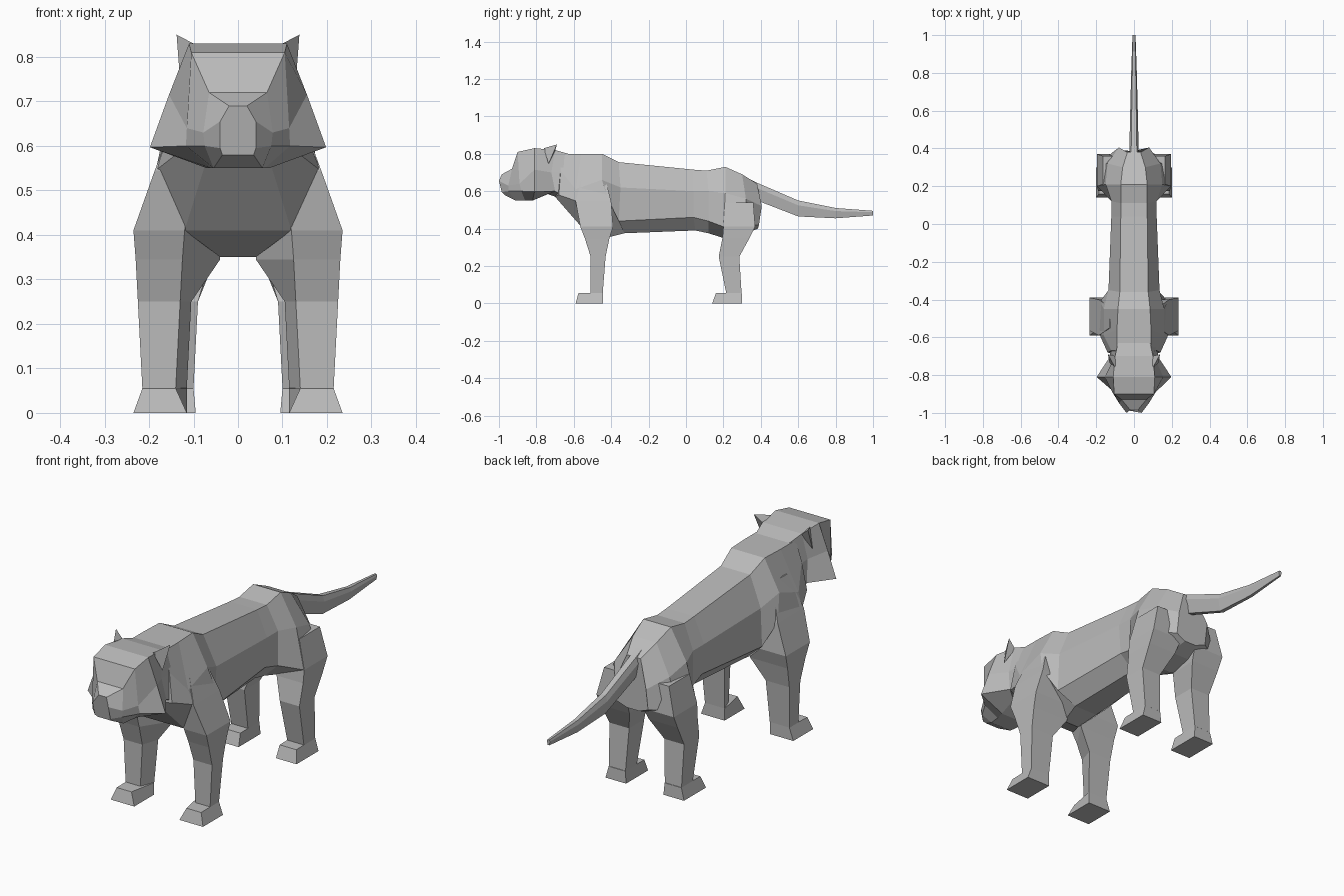
import bpy, bmesh

fur = bpy.data.materials.new("grey_fur")
fur.diffuse_color = (0.5, 0.5, 0.5, 1)


def finish(name, bm):
    bmesh.ops.recalc_face_normals(bm, faces=bm.faces)
    me = bpy.data.meshes.new(name)
    bm.to_mesh(me)
    bm.free()
    me.materials.append(fur)
    ob = bpy.data.objects.new(name, me)
    bpy.context.collection.objects.link(ob)
    return ob


def loft(name, rings):
    """Skin closed rings of equal length and cap both ends."""
    bm = bmesh.new()
    loops = [[bm.verts.new(p) for p in ring] for ring in rings]
    n = len(loops[0])
    for a, b in zip(loops, loops[1:]):
        for i in range(n):
            j = (i + 1) % n
            bm.faces.new((a[i], a[j], b[j], b[i]))
    bm.faces.new(loops[0])
    bm.faces.new(loops[-1])
    return finish(name, bm)


def whole(half):
    """Complete a right-hand half ring across x = 0."""
    return list(half) + [(-x, y, z) for x, y, z in reversed(half)]


def mirror(ob):
    ob.modifiers.new("other_side", 'MIRROR')


# Torso: each row runs back edge, flank, lower flank, belly edge
torso = [
    [(.09, -.67, .80), (.12, -.67, .71), (.14, -.68, .58), (.07, -.70, .57)],
    [(.09, -.56, .80), (.16, -.59, .61), (.185, -.58, .545), (.12, -.56, .41)],
    [(.085, -.45, .80), (.16, -.45, .66), (.18, -.41, .545), (.04, -.43, .35)],
    [(.075, -.36, .755), (.135, -.35, .62), (.135, -.36, .44), (.06, -.33, .375)],
    [(.07, .04, .715), (.12, .04, .60), (.11, .04, .46), (.05, .05, .39)],
    [(.07, .11, .71), (.12, .12, .60), (.12, .12, .44), (.05, .12, .375)],
    [(.07, .21, .73), (.15, .21, .59), (.195, .20, .41), (.05, .20, .35)],
    [(.06, .30, .69), (.14, .32, .56), (.19, .32, .42), (.05, .31, .37)],
    [(.035, .38, .64), (.08, .405, .52), (.08, .39, .42), (.03, .385, .40)],
]
loft("torso", [whole(r) for r in torso])

# Head: each row runs crown edge, cheek, jaw edge, chin edge
head = [
    [(.02, -.985, .69), (.04, -1.0, .655), (.04, -.985, .595), (.035, -.97, .58)],
    [(.065, -.93, .72), (.078, -.95, .63), (.075, -.95, .60), (.055, -.91, .55)],
    [(.105, -.90, .81), (.115, -.89, .64), (.117, -.88, .60), (.06, -.86, .55)],
    [(.11, -.81, .83), (.155, -.81, .715), (.198, -.81, .597), (.07, -.82, .55)],
    [(.10, -.70, .82), (.115, -.72, .70), (.125, -.70, .60), (.07, -.74, .585)],
    [(.085, -.63, .80), (.12, -.64, .70), (.13, -.66, .58), (.07, -.67, .56)],
]
loft("head", [whole(r) for r in head])

# Ears
bm = bmesh.new()
ear = [bm.verts.new(p) for p in
       [(.10, -.76, .83), (.095, -.70, .815), (.13, -.735, .745), (.138, -.69, .85)]]
for i in range(4):
    bm.faces.new([v for k, v in enumerate(ear) if k != i])
mirror(finish("ears", bm))


# Legs: z, inner x at front, inner x at back, outer x, front y, back y
def leg(name, levels):
    mirror(loft(name, [[(f, y0, z), (o, y0, z), (o, y1, z), (b, y1, z)]
                       for z, f, b, o, y0, y1 in levels]))


leg("front_legs", [
    (0, .115, .115, .235, -.59, -.445),
    (.055, .14, .115, .215, -.575, -.445),
    (.056, .14, .115, .215, -.51, -.445),
    (.25, .13, .105, .225, -.51, -.43),
    (.345, .125, .04, .23, -.54, -.41),
    (.41, .12, .04, .235, -.565, -.39),
    (.545, .10, .05, .187, -.59, -.40),
    (.70, .06, .05, .13, -.55, -.44),
])
leg("hind_legs", [
    (0, .095, .095, .20, .14, .30),
    (.055, .10, .10, .185, .16, .298),
    (.056, .10, .10, .185, .215, .297),
    (.25, .09, .09, .19, .175, .285),
    (.35, .06, .05, .195, .195, .34),
    (.41, .05, .04, .197, .20, .37),
    (.54, .05, .04, .165, .21, .36),
])

# Tail: y, top z, bottom z, half width
tail = [(.21, .728, .66, .025), (.38, .645, .55, .025), (.60, .55, .465, .02),
        (.80, .51, .455, .015), (1.0, .495, .47, .008)]
loft("tail", [whole([(w * .6, y, t), (w, y, t - (t - b) * .3), (w * .5, y, b)])
              for y, t, b, w in tail])
